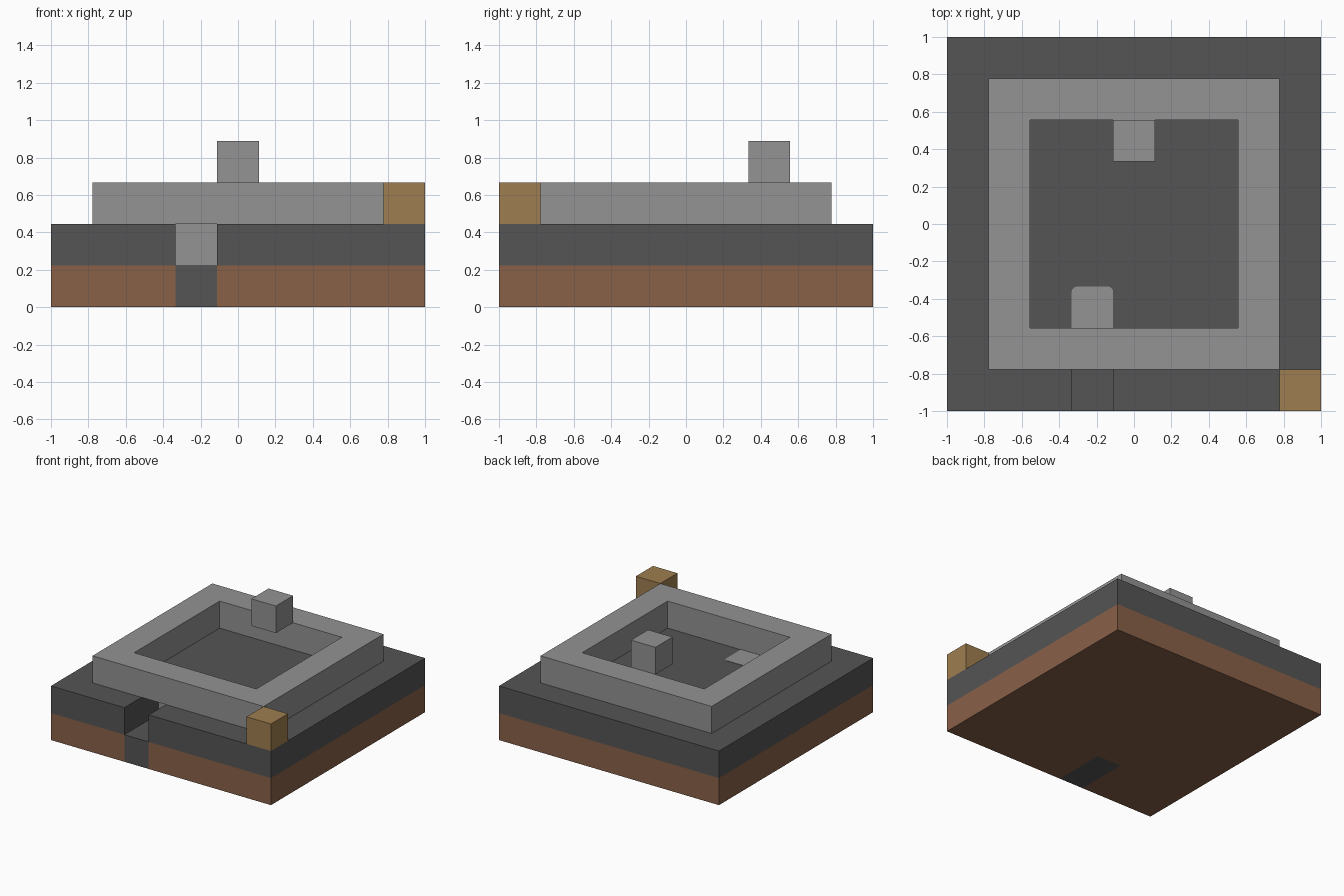
import bpy
import bmesh
from mathutils import Vector

U = 2 / 9  # one block

cube = bpy.data.objects.get("Cube")
if cube:
    bpy.data.objects.remove(cube)


def material(name, rgb):
    mat = bpy.data.materials.new(name)
    mat.use_nodes = True
    color = (*rgb, 1)
    mat.diffuse_color = color
    mat.node_tree.nodes["Principled BSDF"].inputs["Base Color"].default_value = color
    return mat


EARTH = material("earth_brown", (0.247, 0.119, 0.064))
DARK = material("dark_stone", (0.09, 0.09, 0.09))
LIGHT = material("light_stone", (0.292, 0.292, 0.292))
WOOD = material("golden_wood", (0.345, 0.21, 0.08))


def finish(name, bm, mat):
    bmesh.ops.recalc_face_normals(bm, faces=bm.faces)
    mesh = bpy.data.meshes.new(name)
    bm.to_mesh(mesh)
    bm.free()
    mesh.materials.append(mat)
    obj = bpy.data.objects.new(name, mesh)
    bpy.context.collection.objects.link(obj)
    return obj


def raise_faces(bm, height):
    """Extrude flat faces upward, keeping the underside."""
    result = bmesh.ops.extrude_face_region(bm, geom=bm.faces[:], use_keep_orig=True)
    verts = [g for g in result["geom"] if isinstance(g, bmesh.types.BMVert)]
    bmesh.ops.translate(bm, vec=(0, 0, height), verts=verts)


def slab(name, plan, z, height, mat):
    bm = bmesh.new()
    bm.faces.new([bm.verts.new((x, y, z)) for x, y in plan])
    raise_faces(bm, height)
    return finish(name, bm, mat)


def rect(x0, y0, x1, y1):
    return [(x0, y0), (x1, y0), (x1, y1), (x0, y1)]


def block(name, column, row, layer, mat, depth=1):
    x, y = column * U - 1, row * U - 1
    return slab(name, rect(x, y, x + U, y + depth * U), layer * U, U, mat)


# Square layers, notched by the entrance passage
left, right, end = 3 * U - 1, 4 * U - 1, 2 * U - 1
notched = [(-1, -1), (left, -1), (left, end), (right, end), (right, -1),
           (1, -1), (1, 1), (-1, 1)]
slab("earth_layer", notched, 0, U, EARTH)
slab("stone_foundation", notched, U, U, DARK)
block("passage_floor", 3, 0, 0, DARK, depth=2)

# Passage step, sunk in the floor, with softened inner corners
lift = 0.003
step = slab("passage_step", rect(left, end - lift, right, end + U), U, U + lift, LIGHT)
bm = bmesh.new()
bm.from_mesh(step.data)
inner = [e for e in bm.edges
         if abs((e.verts[0].co - e.verts[1].co).z) > U / 2 and e.verts[0].co.y > end + U / 2]
bmesh.ops.bevel(bm, geom=inner, offset=0.03, segments=3, profile=0.5, affect='EDGES')
bm.to_mesh(step.data)
bm.free()

# Square wall ring: one quad per side between outer and inner corners
bm = bmesh.new()
outer, hollow = [[bm.verts.new(Vector((x, y, 2 * U))) for x, y in rect(-h, -h, h, h)]
                 for h in (3.5 * U, 2.5 * U)]
for i in range(4):
    j = (i + 1) % 4
    bm.faces.new([outer[i], outer[j], hollow[j], hollow[i]])
raise_faces(bm, U)
# Merge the corner seams into clean flat faces
bmesh.ops.recalc_face_normals(bm, faces=bm.faces)
finish("wall_ring", bm, LIGHT)

# Single blocks
block("raised_block", 4, 6, 3, LIGHT)
block("corner_block", 8, 0, 2, WOOD)
